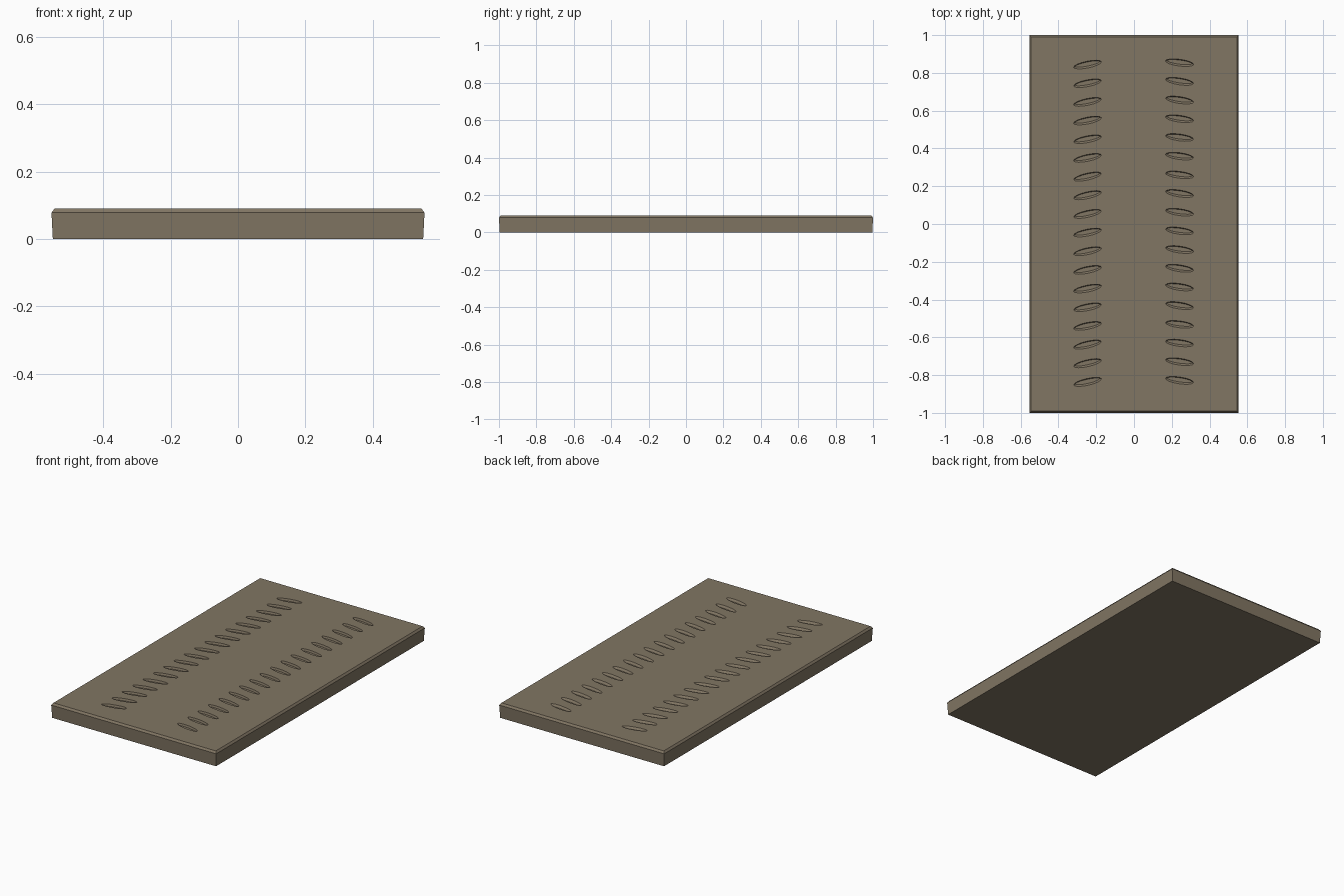
import bpy, bmesh, math, random
from mathutils import Vector

if "Cube" in bpy.data.objects:
    bpy.data.objects.remove(bpy.data.objects["Cube"])

random.seed(4)


def loft(bm, rings):
    """Skin a stack of equal-length closed rings (bottom to top) and cap both ends."""
    loops = [[bm.verts.new(p) for p in ring] for ring in rings]
    n = len(loops[0])
    for low, high in zip(loops, loops[1:]):
        for i in range(n):
            j = (i + 1) % n
            bm.faces.new((low[i], low[j], high[j], high[i]))
    bm.faces.new(loops[0][::-1])
    bm.faces.new(loops[-1])


def make_object(name, bm):
    bmesh.ops.recalc_face_normals(bm, faces=bm.faces)
    mesh = bpy.data.meshes.new(name)
    bm.to_mesh(mesh)
    bm.free()
    obj = bpy.data.objects.new(name, mesh)
    bpy.context.collection.objects.link(obj)
    return obj


def rectangle(x, y, z):
    return [Vector((sx * x, sy * y, z)) for sx, sy in ((-1, -1), (1, -1), (1, 1), (-1, 1))]


def ellipse(cx, cy, z, a, b, angle, shift=0.0, sides=16):
    c, s = math.cos(angle), math.sin(angle)
    ring = []
    for i in range(sides):
        t = math.tau * i / sides
        u, v = a * math.cos(t), b * math.sin(t) + shift
        ring.append(Vector((cx + u * c - v * s, cy + u * s + v * c, z)))
    return ring


# Ground slab with slightly flared sides and a chamfered top edge
TOP = 0.09
bm = bmesh.new()
loft(bm, [rectangle(0.55, 0.996, 0), rectangle(0.554, 1.0, 0.078),
          rectangle(0.545, 0.991, TOP)])
slab = make_object("ground_slab", bm)
earth = bpy.data.materials.new("earth")
earth.diffuse_color = (0.22, 0.18, 0.125, 1)
earth.use_nodes = True
earth.node_tree.nodes["Principled BSDF"].inputs["Base Color"].default_value = earth.diffuse_color
slab.data.materials.append(earth)

# Two rows of tread dents, steep on the far side and sloped on the near side
bm = bmesh.new()
for x, first, last, tilt in ((-0.246, 0.844, -0.836, 12), (0.241, 0.854, -0.828, -8)):
    for i in range(18):
        cy = first + (last - first) * i / 17
        ang = math.radians(tilt + random.uniform(-1, 1))
        loft(bm, [ellipse(x, cy, TOP - 0.012, 0.066, 0.011, ang, 0.003),
                  ellipse(x, cy, TOP, 0.075, 0.018, ang),
                  ellipse(x, cy, TOP + 0.02, 0.075, 0.018, ang)])
cutter = make_object("tread_dent_cutter", bm)
cutter.hide_render = True
cutter.hide_set(True)

cut = slab.modifiers.new("tread_dents", 'BOOLEAN')
cut.operation = 'DIFFERENCE'
cut.solver = 'EXACT'
cut.object = cutter
